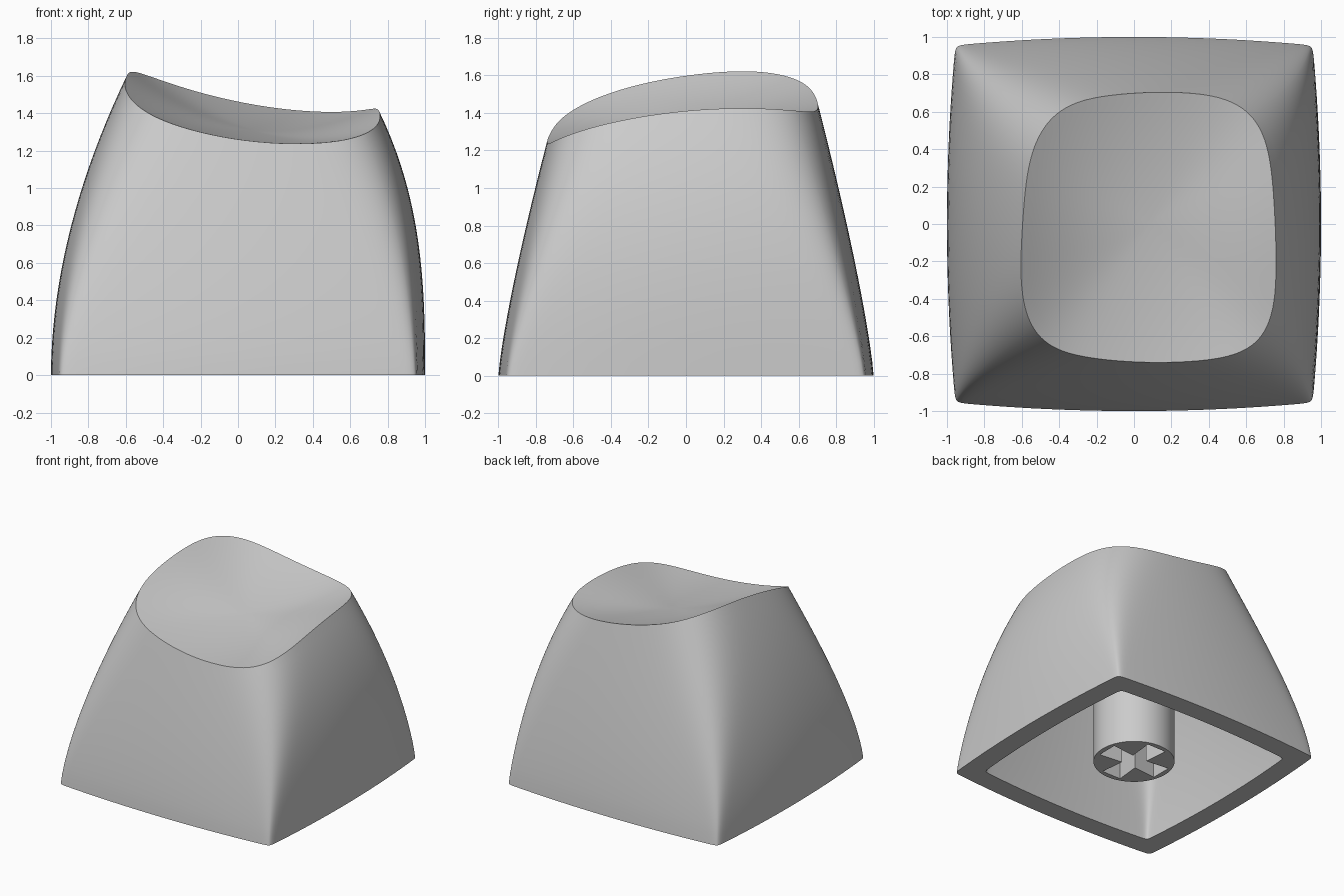
import bpy
import bmesh
import math
from mathutils import Vector

cube = bpy.data.objects.get("Cube")
if cube:
    bpy.data.objects.remove(cube, do_unlink=True)

grey = bpy.data.materials.new("light_grey_plastic")
grey.use_nodes = True
colour = (0.6, 0.6, 0.6, 1)
grey.diffuse_color = colour
grey.node_tree.nodes["Principled BSDF"].inputs["Base Color"].default_value = colour

SIDE = 36      # points along each side of the cap
LEVELS = 20    # rings up the walls
DISH = 14      # rings across the dished top
SCOOP = 0.12   # depth of the dish below its rim


def finish(name, bm):
    """Make the object, with its material, smooth faces and sharp rims."""
    bmesh.ops.recalc_face_normals(bm, faces=bm.faces)
    mesh = bpy.data.meshes.new(name)
    bm.to_mesh(mesh)
    bm.free()
    obj = bpy.data.objects.new(name, mesh)
    bpy.context.collection.objects.link(obj)
    mesh.materials.append(grey)
    bpy.ops.object.select_all(action='DESELECT')
    obj.select_set(True)
    bpy.context.view_layer.objects.active = obj
    bpy.ops.object.shade_smooth_by_angle(angle=math.radians(40))


def square_directions():
    """Directions around a unit square, closer together at the corners."""
    dirs = []
    for q in range(4):
        for i in range(SIDE):
            a, b = 1, math.sin(math.pi * (i / SIDE - 0.5))
            for _ in range(q):
                a, b = -b, a
            dirs.append((a, b))
    return dirs


def rim_z(x, y):
    """Tilted, saddle-shaped height of the top edge."""
    return 1.4 + 0.135 * y + 0.165 * (0.5 - x) ** 2 - 0.15 * y * y - 0.05 * x * y


def wall_point(a, b, z, inset):
    """Point on the bulging wall at height z; corners soften upwards."""
    left = -1 + 0.41 * (z / 1.61) ** 1.9 + inset
    right = 1 - 0.245 * (z / 1.41) ** 2.8 - inset
    front = -1 + 0.26 * (z / 1.25) ** 1.25 + inset
    back = 1 - 0.3 * (z / 1.46) ** 1.25 - inset
    t = z / 1.4
    n = 1 / (0.015 + 0.175 * t ** 1.4)
    k = (abs(a) ** n + abs(b) ** n) ** (-1 / n)
    a, b = a * k, b * k
    bow = 0.045 + 0.045 * t
    a, b = a * (1 - bow * b * b), b * (1 - bow * a * a)
    return Vector(((left + right + (right - left) * a) / 2,
                   (front + back + (back - front) * b) / 2, z))


def rim_point(a, b, inset, drop):
    """Where the wall meets the top edge."""
    z = 1.4
    for _ in range(15):
        p = wall_point(a, b, z, inset)
        z = rim_z(p.x, p.y) - drop
    return wall_point(a, b, z, inset)


def dish_point(rim, r, drop):
    x, y = 0.085 + (rim.x - 0.085) * r, rim.y * r
    return Vector((x, y, rim_z(x, y) - drop - SCOOP * (1 - r * r)))


def skin(inset, drop):
    """Rings from the middle of the dish over the rim down to the base."""
    dirs = square_directions()
    rims = [rim_point(a, b, inset, drop) for a, b in dirs]
    rings = [[dish_point(p, i / DISH, drop) for p in rims] for i in range(1, DISH)]
    rings += [[wall_point(a, b, p.z * (1 - i / LEVELS), inset)
               for (a, b), p in zip(dirs, rims)] for i in range(LEVELS + 1)]
    return rings, dish_point(rims[0], 0, drop)


# Cap: outer skin joined at the base to an inner skin of even thickness
outer, outer_hub = skin(0, 0)
inner, inner_hub = skin(0.165, 0.17)
bm = bmesh.new()
rings = [[bm.verts.new(p) for p in ring] for ring in outer + inner[::-1]]
count = len(rings[0])
for low, high in zip(rings, rings[1:]):
    for i in range(count):
        j = (i + 1) % count
        bm.faces.new((low[i], low[j], high[j], high[i]))
for ring, point in ((rings[0], outer_hub), (rings[-1], inner_hub)):
    hub = bm.verts.new(point)
    for i in range(count):
        bm.faces.new((ring[i], ring[(i + 1) % count], hub))
finish("cap_shell", bm)

# Stem: round post under the ceiling with a cross-shaped socket
bottom, top, socket_top = 0.03, 1.21, 0.46
radius, arm, tip, root = 0.305, 0.265, 0.085, 0.065
cross = []
for q in range(4):
    for x, y in ((arm, -tip), (arm, tip), (root, root)):
        for _ in range(q):
            x, y = -y, x
        cross.append((x, y))
circle = [(radius * math.cos(math.tau * i / 64), radius * math.sin(math.tau * i / 64))
          for i in range(64)]

bm = bmesh.new()
edges = []
for outline, end in ((circle, top), (cross, socket_top)):
    low = [bm.verts.new((x, y, bottom)) for x, y in outline]
    high = [bm.verts.new((x, y, end)) for x, y in outline]
    for i in range(len(outline)):
        j = (i + 1) % len(outline)
        wall = bm.faces.new((low[i], low[j], high[j], high[i]))
        edges.append(wall.edges[0])
    bm.faces.new(high)
bmesh.ops.triangle_fill(bm, edges=edges, use_beauty=True)
finish("stem", bm)
